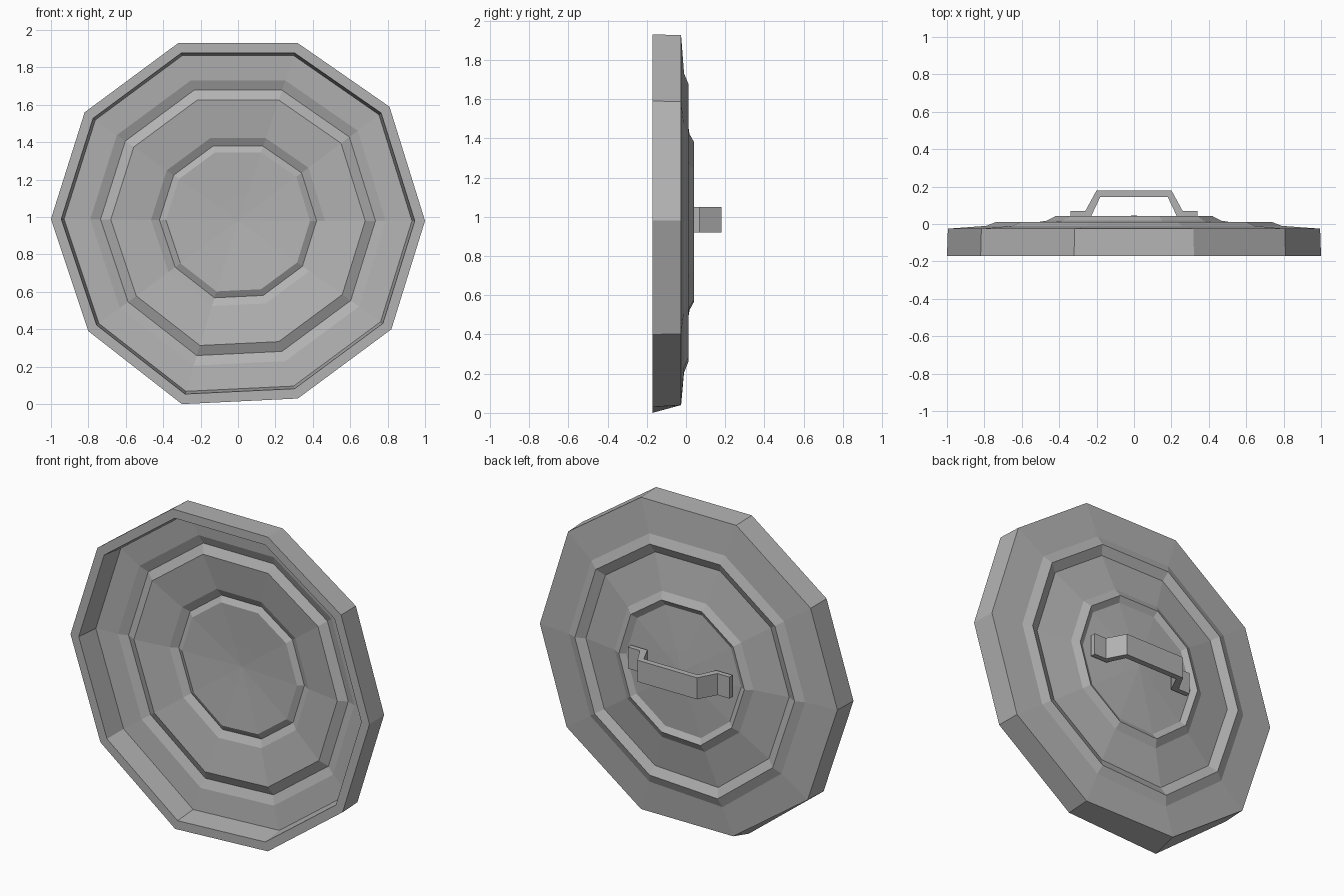
import bpy, bmesh
from mathutils import Vector

cube = bpy.data.objects.get("Cube")
if cube:
    bpy.data.objects.remove(cube)

mat = bpy.data.materials.new("plain grey metal")
mat.use_nodes = True
GREY = (0.45, 0.45, 0.45, 1)
mat.diffuse_color = GREY
mat.node_tree.nodes["Principled BSDF"].inputs["Base Color"].default_value = GREY

CENTRE_Z = 0.98
# Hand-beaten ten-sided outline (x, z)
OUTLINE = [(-1, .99), (-.82, 1.56), (-.32, 1.93), (.32, 1.93), (.81, 1.59),
           (1, .98), (.82, .40), (.32, .03), (-.3, 0), (-.8, .39)]


def make_object(name, bm):
    bmesh.ops.recalc_face_normals(bm, faces=bm.faces[:])
    mesh = bpy.data.meshes.new(name)
    bm.to_mesh(mesh)
    bm.free()
    mesh.materials.append(mat)
    obj = bpy.data.objects.new(name, mesh)
    bpy.context.collection.objects.link(obj)
    return obj


def ring(bm, scale, y, floor=0):
    return [bm.verts.new((x * scale, y, max(floor, CENTRE_Z + (z - CENTRE_Z) * scale)))
            for x, z in OUTLINE]


def bridge(bm, a, b):
    n = len(a)
    for i in range(n):
        j = (i + 1) % n
        bm.faces.new((a[i], a[j], b[j], b[i]))


# Lid: pressed rings on the back, hollow front with a thick rim
PRESSED = [(.79, -.01), (.735, .012), (.68, -.015), (.465, .018),
           (.42, .042), (.385, .022), (.13, .038)]
SHEET = .008
bm = bmesh.new()
back_pole = bm.verts.new((0, .045, CENTRE_Z))
front_pole = bm.verts.new((0, .045 - SHEET, CENTRE_Z))
rings = [ring(bm, s, y) for s, y in reversed(PRESSED)]
rings.append(ring(bm, .995, -.025, .04))
rings.append(ring(bm, 1, -.172))
rings.append(ring(bm, .945, -.172))
rings.append(ring(bm, .93, -.03))
rings += [ring(bm, s, y - SHEET) for s, y in PRESSED]
for a, b in zip(rings, rings[1:]):
    bridge(bm, a, b)
for pole, loop in ((back_pole, rings[0]), (front_pole, rings[-1])):
    for i in range(len(loop)):
        bm.faces.new((pole, loop[i], loop[(i + 1) % len(loop)]))
make_object("lid", bm)

# Handle: bent strap with two flat feet
OUTER = [(.34, .07), (.26, .07), (.2, .18)]
INNER = [(.34, .04), (.23, .04), (.18, .145)]
outer = OUTER + [(-x, y) for x, y in reversed(OUTER)]
inner = INNER + [(-x, y) for x, y in reversed(INNER)]
bm = bmesh.new()
for i in range(len(outer) - 1):
    quad = (outer[i], outer[i + 1], inner[i + 1], inner[i])
    face = bm.faces.new([bm.verts.new((x, y, .92)) for x, y in quad])
bmesh.ops.remove_doubles(bm, verts=bm.verts[:], dist=.0001)
side = bmesh.ops.extrude_face_region(bm, geom=bm.faces[:], use_keep_orig=True)
top = [v for v in side["geom"] if isinstance(v, bmesh.types.BMVert)]
bmesh.ops.translate(bm, verts=top, vec=Vector((0, 0, .13)))
make_object("handle", bm)
